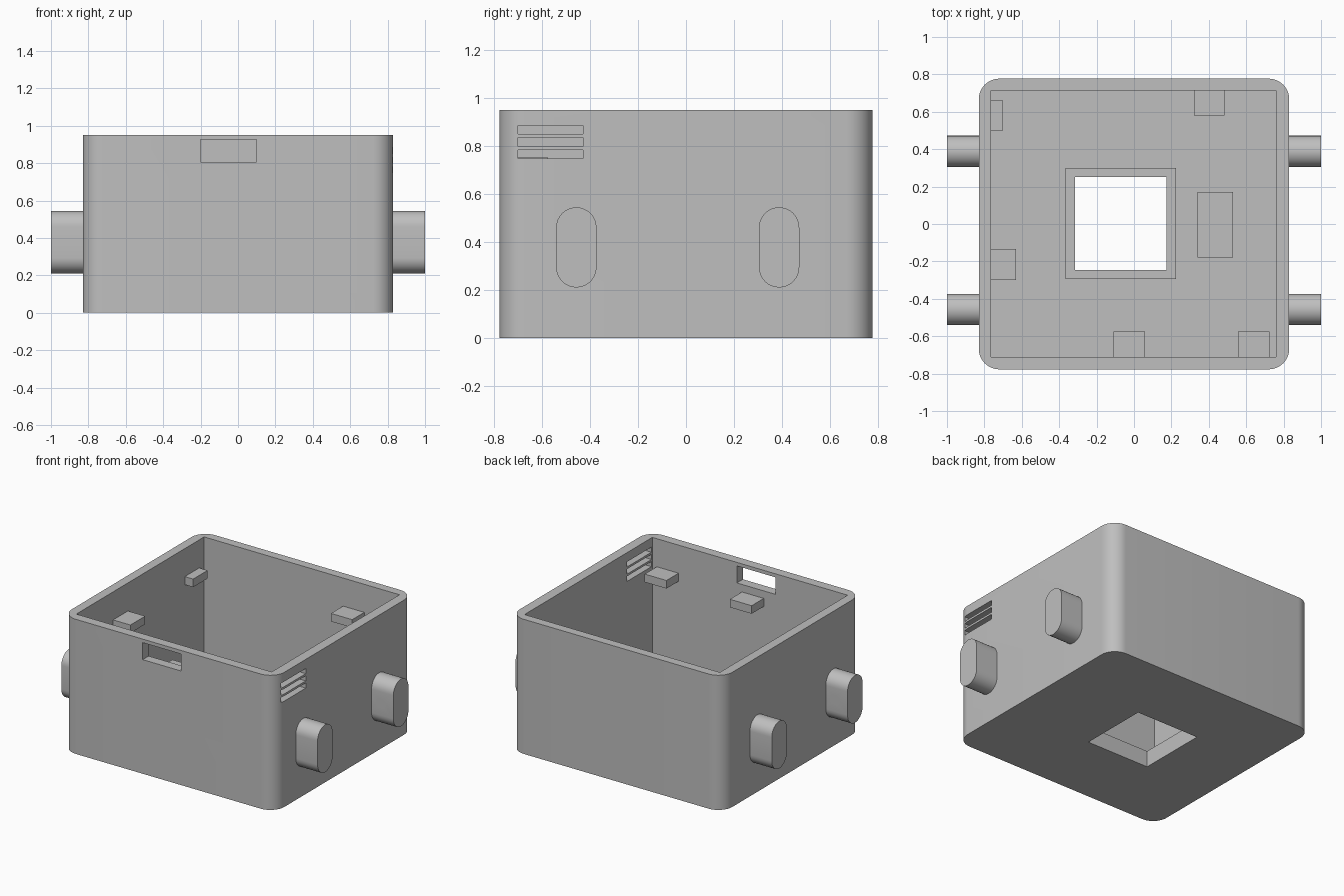
import bpy, bmesh, math

if "Cube" in bpy.data.objects:
    bpy.data.objects.remove(bpy.data.objects["Cube"], do_unlink=True)

grey = bpy.data.materials.new("plastic_grey")
grey.use_nodes = True
colour = (0.52, 0.52, 0.52, 1)
grey.diffuse_color = colour
grey.node_tree.nodes["Principled BSDF"].inputs["Base Color"].default_value = colour


def add_object(name, bm):
    bmesh.ops.recalc_face_normals(bm, faces=bm.faces)
    mesh = bpy.data.meshes.new(name)
    bm.to_mesh(mesh)
    bm.free()
    mesh.materials.append(grey)
    obj = bpy.data.objects.new(name, mesh)
    bpy.context.collection.objects.link(obj)
    return obj


def box(name, xs, ys, zs, corner=0):
    """Box from its x, y and z ranges, with optional rounded upright edges."""
    bm = bmesh.new()
    bmesh.ops.create_cube(bm, size=1)
    for v in bm.verts:
        for i, (lo, hi) in enumerate((xs, ys, zs)):
            v.co[i] = hi if v.co[i] > 0 else lo
    if corner:
        upright = [e for e in bm.edges
                   if abs(e.verts[0].co.z - e.verts[1].co.z) > 0.1]
        bmesh.ops.bevel(bm, geom=upright, offset=corner, segments=12,
                        profile=0.5, affect='EDGES')
    return add_object(name, bm)


def activate(obj):
    bpy.ops.object.select_all(action='DESELECT')
    obj.select_set(True)
    bpy.context.view_layer.objects.active = obj


def cut(obj, cutter):
    cutter.hide_render = True
    mod = obj.modifiers.new("cut", 'BOOLEAN')
    mod.operation = 'DIFFERENCE'
    mod.solver = 'EXACT'
    mod.object = cutter
    activate(obj)
    bpy.ops.object.modifier_apply(modifier=mod.name)
    bpy.data.objects.remove(cutter, do_unlink=True)


def smooth(obj):
    activate(obj)
    bpy.ops.object.shade_smooth_by_angle(angle=math.radians(30))


# Open case with rounded upright corners
FLOOR, FRAME_TOP = 0.065, 0.115
case = box("case_shell", (-0.83, 0.83), (-0.777, 0.777), (0, 0.95), 0.11)
cut(case, box("cavity", (-0.765, 0.76), (-0.71, 0.715), (FLOOR, 1.2)))
cut(case, box("floor_window", (-0.315, 0.175), (-0.245, 0.25), (-0.2, 0.3)))
cut(case, box("front_slot", (-0.20, 0.10), (-0.9, -0.65), (0.805, 0.925)))

# Side vent slots
for low in (0.747, 0.798, 0.849):
    cut(case, box("vent", (0.7, 0.9), (-0.70, -0.43), (low, low + 0.036)))
smooth(case)

# Raised frame around the floor window
frame = box("window_frame", (-0.365, 0.225), (-0.295, 0.30), (FLOOR - 0.01, FRAME_TOP))
cut(frame, box("frame_opening", (-0.315, 0.175), (-0.245, 0.25), (-0.2, 0.3)))

# Low block on the floor
box("floor_block", (0.34, 0.53), (-0.18, 0.17), (FLOOR - 0.01, FRAME_TOP))

# Small support tabs on the inner walls
tabs = {
    "left_rear_tab": ((-0.78, -0.70), (0.50, 0.66)),
    "left_front_tab": ((-0.78, -0.63), (-0.30, -0.135)),
    "back_tab": ((0.32, 0.485), (0.58, 0.73)),
    "front_middle_tab": ((-0.11, 0.06), (-0.73, -0.575)),
    "front_corner_tab": ((0.555, 0.725), (-0.73, -0.575)),
}
for name, (xs, ys) in tabs.items():
    box(name, xs, ys, (0.695, 0.752))


def lug(name, side, y, facing):
    """Stadium-shaped strap lug with a blind pin hole on one face."""
    radius, straight, z, segs = 0.084, 0.083, 0.377, 16
    bm = bmesh.new()
    ring = []
    for end in (1, -1):
        for i in range(segs + 1):
            a = math.pi * i / segs
            ring.append(bm.verts.new((side * 0.80, y + end * radius * math.cos(a),
                                      z + end * (straight + radius * math.sin(a)))))
    face = bm.faces.new(ring)
    new = bmesh.ops.extrude_face_region(bm, geom=[face])["geom"]
    for v in new:
        if isinstance(v, bmesh.types.BMVert):
            v.co.x = side
    obj = add_object(name, bm)

    # Pin hole
    bm = bmesh.new()
    bmesh.ops.create_cone(bm, cap_ends=True, segments=24, radius1=0.032,
                          radius2=0.032, depth=0.2)
    for v in bm.verts:
        v.co = (side * 0.9 + v.co.x, y + facing * radius + v.co.z, z + v.co.y)
    cut(obj, add_object("pin_hole", bm))
    smooth(obj)


for side, word in ((1, "left"), (-1, "right")):
    lug(word + "_front_lug", side, -0.457, 1)
    lug(word + "_back_lug", side, 0.388, -1)
